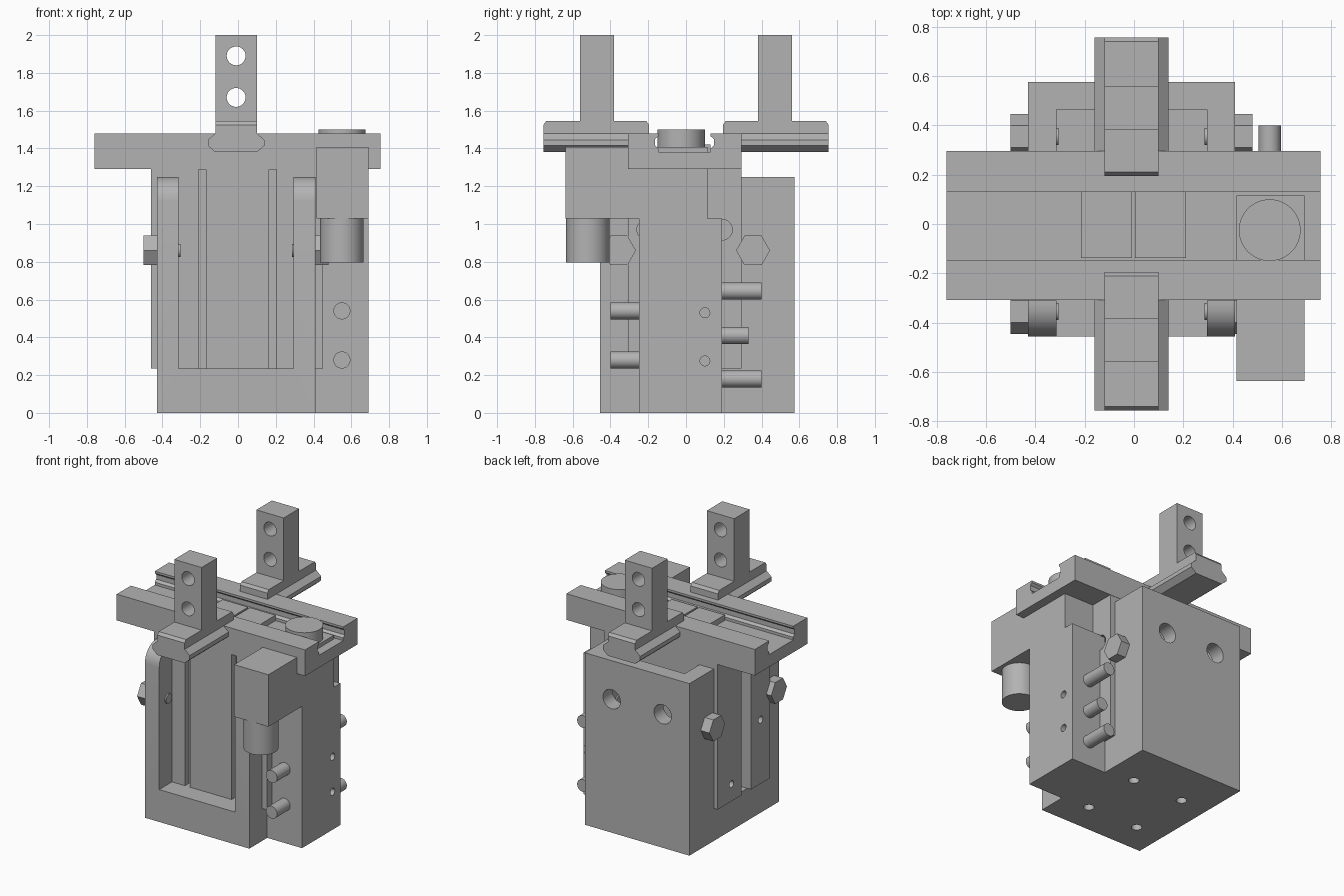
import bpy, bmesh, math
from mathutils import Vector, Matrix

cube = bpy.data.objects.get("Cube")
if cube:
    bpy.data.objects.remove(cube, do_unlink=True)

grey = bpy.data.materials.new("machine grey")
grey.use_nodes = True
COLOUR = (0.45, 0.45, 0.45, 1)
grey.diffuse_color = COLOUR
grey.node_tree.nodes["Principled BSDF"].inputs["Base Color"].default_value = COLOUR


def finish(name, bm):
    bmesh.ops.recalc_face_normals(bm, faces=bm.faces)
    mesh = bpy.data.meshes.new(name)
    bm.to_mesh(mesh)
    bm.free()
    mesh.materials.append(grey)
    obj = bpy.data.objects.new(name, mesh)
    bpy.context.collection.objects.link(obj)
    return obj


def box(name, x, y, z):
    bm = bmesh.new()
    bmesh.ops.create_cube(bm, size=1)
    for v in bm.verts:
        v.co = [(r[0] + r[1]) / 2 + c * (r[1] - r[0]) for r, c in zip((x, y, z), v.co)]
    return finish(name, bm)


def rod(name, start, axis, length, radius, sides=32):
    """Cylinder from a start point along a positive axis."""
    bm = bmesh.new()
    bmesh.ops.create_cone(bm, cap_ends=True, segments=sides, radius1=radius,
                          radius2=radius, depth=length)
    way = Vector([float(a == axis) for a in "xyz"])
    turn = Vector((0, 0, 1)).rotation_difference(way).to_matrix().to_4x4()
    place = Matrix.Translation(Vector(start) + way * length / 2)
    bmesh.ops.transform(bm, matrix=place @ turn, verts=bm.verts)
    obj = finish(name, bm)
    if sides > 8:
        smooth(obj)
    return obj


def prism(name, points, axis, low, high):
    """Extrude a closed profile along x (y, z points) or y (x, z points)."""
    bm = bmesh.new()
    spot = (lambda a, b: (low, a, b)) if axis == "x" else (lambda a, b: (a, low, b))
    face = bm.faces.new([bm.verts.new(spot(a, b)) for a, b in points])
    new = bmesh.ops.extrude_face_region(bm, geom=[face])["geom"]
    shift = Vector((high - low, 0, 0)) if axis == "x" else Vector((0, high - low, 0))
    bmesh.ops.translate(bm, vec=shift, verts=[v for v in new if isinstance(v, bmesh.types.BMVert)])
    return finish(name, bm)


def activate(obj):
    bpy.ops.object.select_all(action="DESELECT")
    obj.select_set(True)
    bpy.context.view_layer.objects.active = obj


def smooth(obj):
    activate(obj)
    bpy.ops.object.shade_smooth_by_angle(angle=math.radians(30))


def cut(obj, *cutters):
    for cutter in cutters:
        activate(obj)
        mod = obj.modifiers.new("cut", "BOOLEAN")
        mod.operation = "DIFFERENCE"
        mod.solver = "EXACT"
        mod.object = cutter
        bpy.ops.object.modifier_apply(modifier=mod.name)
        bpy.data.objects.remove(cutter, do_unlink=True)
    smooth(obj)


# Housing: rounded top front edge, open channel, slots through both sides
R = 0.13
FRONT, BACK, TOP, FLOOR = -0.455, 0.575, 1.25, 0.235
profile = [(FRONT, 0), (BACK, 0), (BACK, TOP)]
for i in range(9):
    a = math.pi / 2 * (1 + i / 8)
    profile.append((FRONT + R + R * math.cos(a), TOP - R + R * math.sin(a)))
housing = prism("housing", profile, "x", -0.43, 0.41)
cut(housing,
    box("channel", (-0.315, 0.295), (-0.6, 0.465), (FLOOR, 1.5)),
    box("side_slot", (-0.6, 0.6), (-0.31, 0.295), (FLOOR, 1.5)))
for side in (-1, 1):
    x = -0.01 + side * 0.205
    cut(housing, rod("back_hole", (x, 0.4, 0.97), "y", 0.3, 0.07))
    for y in (-0.23, 0.23):
        cut(housing, rod("foot_hole", (x, y, -0.1), "z", 0.25, 0.035))

# Carriage sliding inside the housing
carriage = box("carriage", (-0.46, 0.45), (-0.308, 0.293), (FLOOR, 1.29))
cut(carriage, box("side_gap", (-0.6, -0.34), (-0.09, 0.02), (0.2, 1.27)))
for x in (-0.19, 0.185):
    cut(carriage, box("groove", (x - 0.02, x + 0.02), (-0.4, -0.26), (0.2, 1.288)))
for y in (-0.205, 0.19):
    cut(carriage, rod("port", (0.3, y, 0.97), "x", 0.3, 0.055))
for y, z in ((0.135, 0.36), (-0.2, 0.70)):
    cut(carriage, rod("side_hole", (-0.5, y, z), "x", 0.12, 0.025))

# Top rail with a bulged slot along its length
rail = box("top_rail", (-0.76, 0.755), (-0.308, 0.295), (1.29, 1.48))
half = [(0.138, 1.38), (0.138, 1.40), (0.155, 1.415), (0.155, 1.45), (0.138, 1.465), (0.138, 1.6)]
mid = -0.008
slot = [(mid + a, z) for a, z in half] + [(mid - a, z) for a, z in reversed(half)]
cut(rail, prism("rail_slot", slot, "x", -1, 1))

# Two sliders lying in the rail slot
for name, x in (("right_slider", -0.112), ("left_slider", 0.108)):
    box(name, (x - 0.103, x + 0.103), (-0.138, 0.13), (1.37, 1.42))

# Gripper jaws: profiled foot, neck and drilled finger, front and back
foot = [(0.11, 1.38), (0.15, 1.415), (0.15, 1.445), (0.11, 1.48)]
foot = [(-0.01 + a, z) for a, z in foot] + [(-0.01 - a, z) for a, z in reversed(foot)]
for name, s in (("front", -1), ("back", 1)):
    prism(name + "_jaw_foot", foot, "y", *sorted((s * 0.195, s * 0.755)))
    neck = [(0.195, 1.48), (0.755, 1.48), (0.755, 1.525), (0.74, 1.545), (0.21, 1.545), (0.195, 1.525)]
    prism(name + "_jaw_neck", [(s * y, z) for y, z in neck], "x", -0.12, 0.10)
    ys = sorted((s * 0.382, s * 0.56))
    finger = box(name + "_jaw_finger", (-0.12, 0.10), ys, (1.54, 2.0))
    for z in (1.67, 1.89):
        cut(finger, rod("finger_hole", (-0.01, ys[0] - 0.1, z), "y", 0.4, 0.05))

# Drive column, overhanging head, motor and top disc
column = box("drive_column", (0.41, 0.69), (-0.25, 0.19), (0, 1.03))
for z in (0.275, 0.53):
    cut(column, rod("column_hole", (0.6, 0.10, z), "x", 0.2, 0.026))
box("drive_head", (0.415, 0.69), (-0.637, 0.115), (1.03, 1.408))
rod("motor", (0.55, -0.52, 0.795), "z", 0.24, 0.115, 48)
rod("top_disc", (0.55, -0.025, 1.40), "z", 0.10, 0.125, 48)

# Pins on the column
for z in (0.28, 0.54):
    rod("front_pin", (0.55, -0.40, z), "y", 0.17, 0.045)
for z, length in ((0.18, 0.21), (0.41, 0.14), (0.645, 0.21)):
    rod("back_pin", (0.55, 0.185, z), "y", length + 0.005, 0.045)

# Hexagonal clamp bolts through the housing arms
for y in (-0.355, 0.355):
    for name, x, tip in (("right", -0.50, -0.43), ("left", 0.405, -0.01)):
        bolt = rod(name + "_bolt_head", (0, 0, 0), "x", 0.075, 0.09, 6)
        bolt.data.transform(Matrix.Rotation(math.pi / 6 * 0, 4, "X"))
        bolt.location = (x, y, 0.86)
    rod("right_bolt_shank", (-0.44, y, 0.86), "x", 0.135, 0.035)
    rod("left_bolt_shank", (0.285, y, 0.86), "x", 0.135, 0.035)
